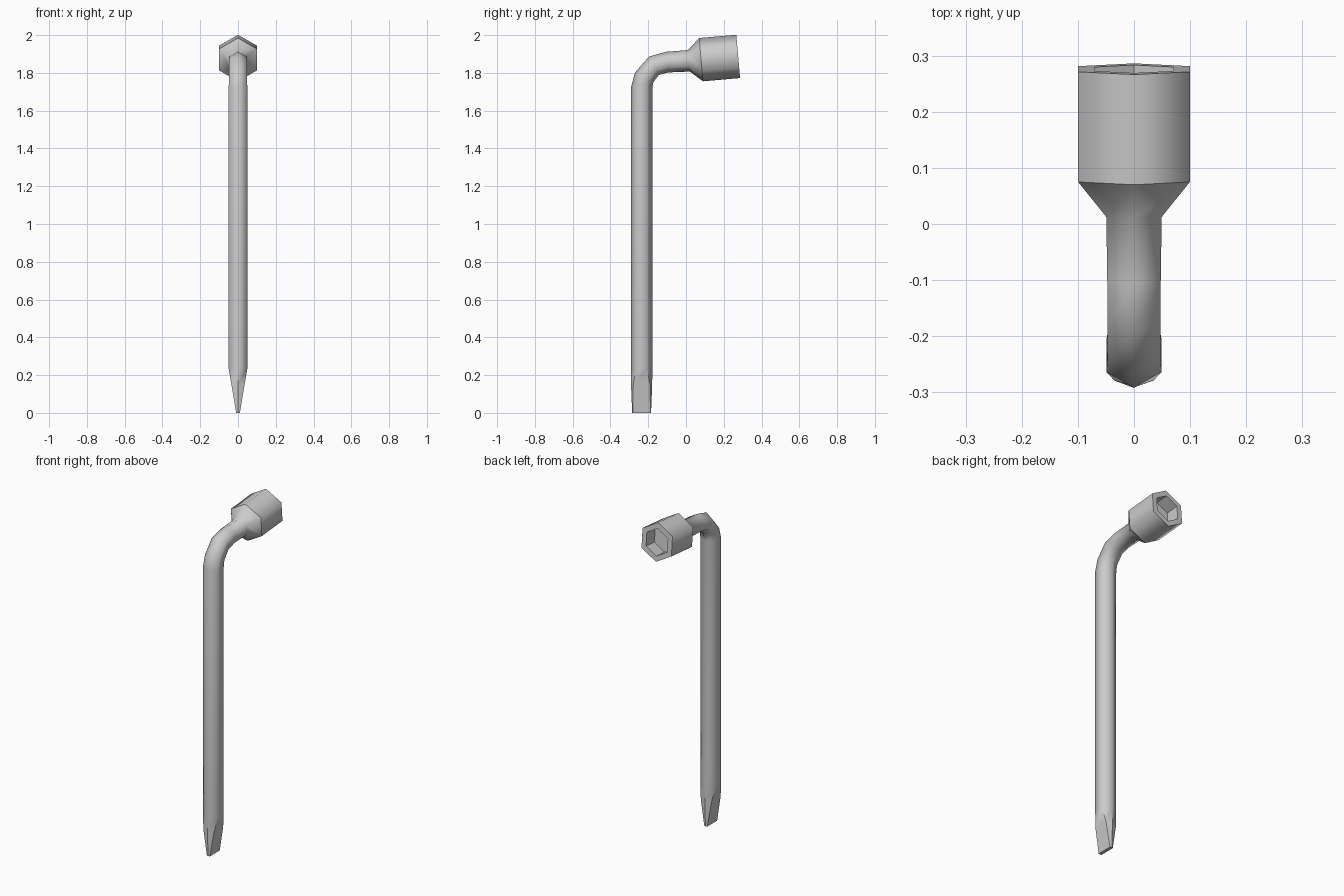
import bpy
import bmesh
from math import sin, cos, radians, sqrt
from mathutils import Vector

cube = bpy.data.objects.get("Cube")
if cube:
    bpy.data.objects.remove(cube)

steel = bpy.data.materials.new("grey_steel")
steel.use_nodes = True
STEEL = (0.6, 0.6, 0.6, 1)
steel.diffuse_color = STEEL
steel.node_tree.nodes["Principled BSDF"].inputs["Base Color"].default_value = STEEL


def section(y, z, tilt, tip, half_x=None, flat=None):
    """Six-sided section in the tilted plane; regular unless squeezed."""
    half_x = half_x or tip * sqrt(3) / 2
    flat = flat or tip / 2
    t = radians(tilt)
    up = Vector((0, -cos(t), sin(t)))
    centre = Vector((0, y, z))
    outline = [(0, tip), (half_x, flat), (half_x, -flat),
               (0, -tip), (-half_x, -flat), (-half_x, flat)]
    return [centre + Vector((x, 0, 0)) + up * u for x, u in outline]


def loft(name, sections, cap_start, cap_end, is_sharp):
    """Skin a row of sections, smooth except where is_sharp(edge) holds."""
    bm = bmesh.new()
    rings = [[bm.verts.new(p) for p in s] for s in sections]
    for a, b in zip(rings, rings[1:]):
        for i in range(6):
            j = (i + 1) % 6
            bm.faces.new((a[i], a[j], b[j], b[i]))
    if cap_start:
        bm.faces.new(rings[0][::-1])
    if cap_end:
        bm.faces.new(rings[-1])
    bmesh.ops.recalc_face_normals(bm, faces=bm.faces)
    for f in bm.faces:
        f.smooth = True
    ring_of = {v: n for n, ring in enumerate(rings) for v in ring}
    for e in bm.edges:
        if len(e.link_faces) == 2:
            e.smooth = not is_sharp(e, [ring_of[v] for v in e.verts])
    mesh = bpy.data.meshes.new(name)
    bm.to_mesh(mesh)
    bm.free()
    mesh.materials.append(steel)
    obj = bpy.data.objects.new(name, mesh)
    bpy.context.collection.objects.link(obj)
    return obj


ROD = 0.057
AXIS_Y = -0.235

# Handle: flat blade, long shaft, elbow and flared neck
handle = [
    section(AXIS_Y, 0, 0, 0.05, 0.01, 0.047),
    section(AXIS_Y, 0.15, 0, 0.056, 0.035, 0.044),
    section(AXIS_Y, 0.235, 0, ROD),
    section(AXIS_Y, 1.72, 0, ROD),
    section(-0.222, 1.775, 28, 0.055),
    section(-0.17, 1.838, 62, 0.055),
    section(-0.1, 1.857, 83, 0.055),
    section(0.015, 1.864, 85, ROD),
    section(0.08, 1.87, 85, 0.115),
]
loft("handle", handle, True, False,
     lambda e, r: min(r) < 2 and e.calc_face_angle() > 0.6)

# Socket: hexagonal sleeve with a hexagonal recess
tilt = radians(85)
back = Vector((0, 0.08, 1.87))
along = Vector((0, sin(tilt), cos(tilt)))


def socket_section(distance, radius):
    p = back + along * distance
    return section(p.y, p.z, 85, radius)


socket = [
    socket_section(0, 0.115),
    socket_section(0.197, 0.115),
    socket_section(0.197, 0.081),
    socket_section(0.117, 0.081),
]
loft("socket", socket, False, True, lambda e, r: max(r) > 1 or r[0] == r[1])
